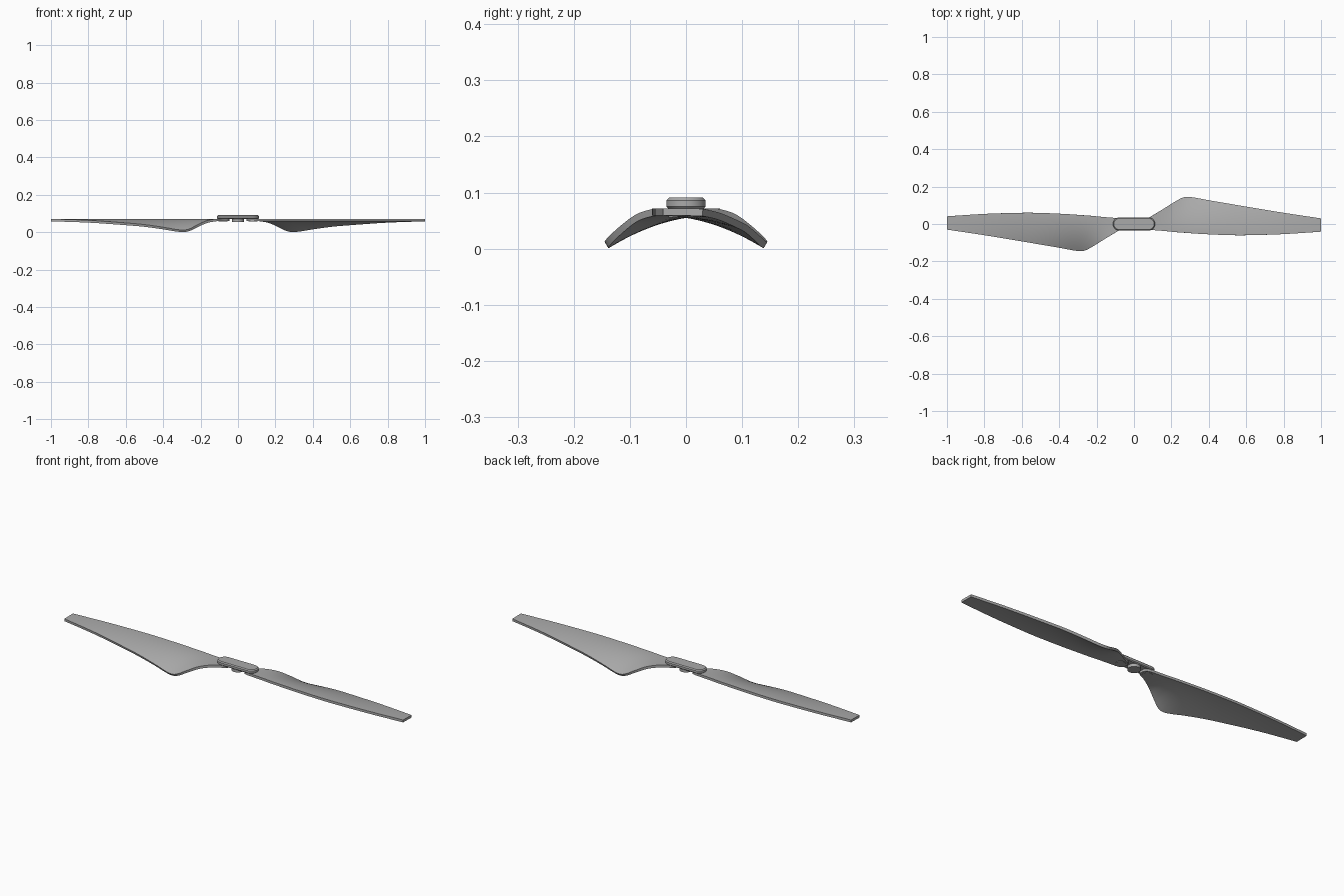
import bpy, bmesh, math
from mathutils import Matrix

if "Cube" in bpy.data.objects:
    bpy.data.objects.remove(bpy.data.objects["Cube"], do_unlink=True)


def make_material(name, value):
    mat = bpy.data.materials.new(name)
    mat.use_nodes = True
    colour = (value, value, value, 1)
    mat.diffuse_color = colour
    mat.node_tree.nodes["Principled BSDF"].inputs["Base Color"].default_value = colour
    return mat


grey = make_material("plain grey", 0.4)


def finish(bm, name, angle=35):
    bmesh.ops.recalc_face_normals(bm, faces=bm.faces)
    mesh = bpy.data.meshes.new(name)
    bm.to_mesh(mesh)
    bm.free()
    obj = bpy.data.objects.new(name, mesh)
    bpy.context.collection.objects.link(obj)
    mesh.materials.append(grey)
    bpy.ops.object.select_all(action="DESELECT")
    obj.select_set(True)
    bpy.context.view_layer.objects.active = obj
    bpy.ops.object.shade_smooth_by_angle(angle=math.radians(angle))
    return obj


def catmull(a, b, c, d, t):
    return 0.5 * (2*b + (c - a)*t + (2*a - 5*b + 4*c - d)*t*t + (3*b - a - 3*c + d)*t**3)


# Blade stations: x, leading edge y, trailing edge y, droop of trailing edge
STATIONS = [
    (.046, -.010, .010, 0), (.056, -.024, .025, 0), (.08, -.031, .035, 0),
    (.12, -.034, .058, .001), (.17, -.038, .089, .011), (.22, -.043, .120, .034),
    (.26, -.046, .141, .054), (.29, -.048, .145, .060), (.33, -.051, .140, .057),
    (.40, -.055, .127, .045), (.50, -.059, .110, .031), (.60, -.060, .093, .022),
    (.80, -.054, .060, .008), (1.0, -.041, .030, .001),
]


def blade(name, turn):
    steps, across = 5, 16
    rows = []
    last = len(STATIONS) - 1
    for i in range(last):
        ring = [STATIONS[min(max(i + k, 0), last)] for k in (-1, 0, 1, 2)]
        for s in range(steps):
            rows.append([catmull(*vals, s / steps) for vals in zip(*ring)])
    rows.append(STATIONS[-1])
    bm = bmesh.new()
    grid = []
    for x, lead, trail, droop in rows:
        line = []
        for j in range(across + 1):
            t = j / across
            z = .072 - max(droop, 0) * t * t
            line.append(bm.verts.new((x, lead + (trail - lead) * t, z)))
        grid.append(line)
    for a, b in zip(grid, grid[1:]):
        for j in range(across):
            bm.faces.new((a[j], b[j], b[j + 1], a[j + 1]))
    bmesh.ops.rotate(bm, verts=bm.verts, matrix=Matrix.Rotation(turn, 3, "Z"))
    obj = finish(bm, name)
    if obj.data.polygons[0].normal.z < 0:
        obj.data.flip_normals()
    shell = obj.modifiers.new("thickness", "SOLIDIFY")
    shell.thickness = .0128
    shell.offset = -1
    bpy.ops.object.modifier_apply(modifier=shell.name)
    bpy.ops.object.shade_smooth_by_angle(angle=math.radians(35))


def cylinder(name, x, radius, low, high):
    bm = bmesh.new()
    bmesh.ops.create_cone(bm, cap_ends=True, segments=32, radius1=radius, radius2=radius,
                          depth=high - low,
                          matrix=Matrix.Translation((x, 0, (low + high) / 2)))
    finish(bm, name)


# Rounded bar across the hub, with chamfered rims
def hub_cap():
    half, radius, n = .078, .035, 16
    levels = [(.071, .004), (.075, 0), (.086, 0), (.091, .005)]
    bm = bmesh.new()
    loops = []
    for z, inset in levels:
        loop = []
        for side in (1, -1):
            for k in range(n + 1):
                a = math.pi * (k / n - .5)
                r = radius - inset
                loop.append(bm.verts.new((side * (half + r * math.cos(a)),
                                          side * r * math.sin(a), z)))
        loops.append(loop)
    for a, b in zip(loops, loops[1:]):
        for k in range(len(a)):
            m = (k + 1) % len(a)
            bm.faces.new((a[k], a[m], b[m], b[k]))
    bm.faces.new(loops[0])
    bm.faces.new(loops[-1])
    finish(bm, "hub_cap", 30)


blade("left_blade", 0)
blade("right_blade", math.pi)
hub_cap()
cylinder("hub_boss", 0, .031, .056, .073)
for side, x in (("left", .08), ("right", -.08)):
    cylinder(side + "_blade_pivot", x, .024, .057, .073)
